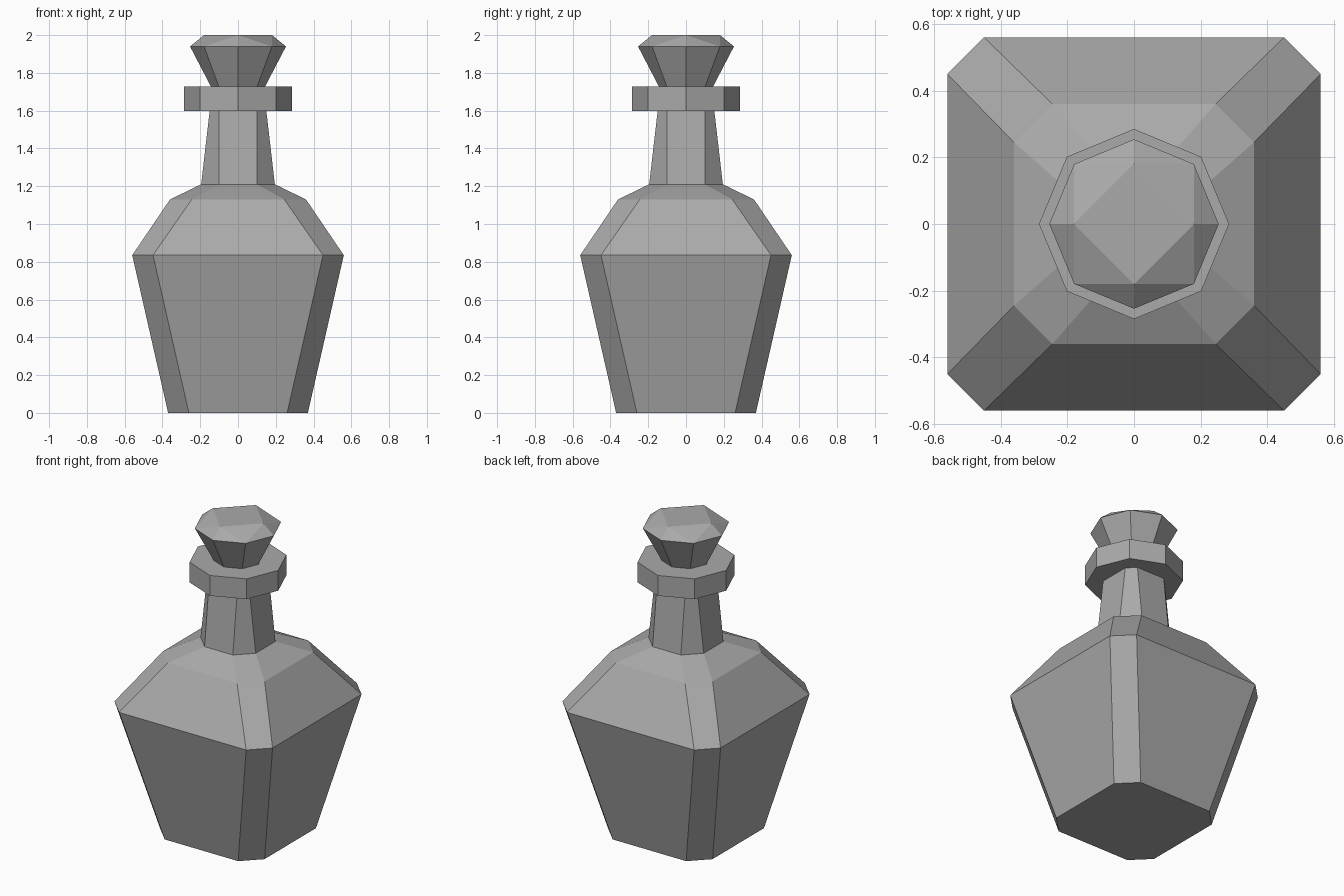
import bpy
import bmesh
import math

if "Cube" in bpy.data.objects:
    bpy.data.objects.remove(bpy.data.objects["Cube"], do_unlink=True)

grey = bpy.data.materials.new("plain grey")
grey.use_nodes = True
colour = (0.4, 0.4, 0.4, 1)
grey.diffuse_color = colour
grey.node_tree.nodes["Principled BSDF"].inputs["Base Color"].default_value = colour


def chamfered_square(half, flat, z):
    """Eight points of a square with cut corners."""
    corner = [(half, -flat), (half, flat)]
    points = []
    for x, y in corner:
        points.append((x, y, z))
    for _ in range(3):
        points += [(-y, x, z) for x, y, _z in points[-2:]]
    return points


def ring(radius, z, sides=8):
    """Regular polygon with its first corner on the x axis."""
    step = math.tau / sides
    return [(radius * math.cos(i * step), radius * math.sin(i * step), z) for i in range(sides)]


def finish(bm, name):
    bmesh.ops.recalc_face_normals(bm, faces=bm.faces)
    mesh = bpy.data.meshes.new(name)
    bm.to_mesh(mesh)
    bm.free()
    mesh.materials.append(grey)
    obj = bpy.data.objects.new(name, mesh)
    bpy.context.collection.objects.link(obj)


def loft(name, sections):
    """Join equal sections with quads and cap both ends."""
    bm = bmesh.new()
    loops = [[bm.verts.new(p) for p in section] for section in sections]
    for low, high in zip(loops, loops[1:]):
        for i in range(len(low)):
            j = (i + 1) % len(low)
            bm.faces.new((low[i], low[j], high[j], high[i]))
    bm.faces.new(loops[0][::-1])
    bm.faces.new(loops[-1])
    finish(bm, name)


# Flask: tapered body, sloping shoulders and neck
profile = [(0.37, 0.26, 0), (0.56, 0.45, 0.835), (0.36, 0.245, 1.13),
           (0.195, 0.1, 1.21), (0.15, 0.1, 1.6)]
loft("flask_body", [chamfered_square(*p) for p in profile])

# Collar around the mouth
loft("neck_collar", [ring(0.285, 1.597), ring(0.285, 1.727)])

# Faceted stopper: octagonal girdle under a diamond-shaped top
bm = bmesh.new()
for point in ring(0.143, 1.727) + ring(0.254, 1.94) + ring(0.18, 2, 4):
    bm.verts.new(point)
bmesh.ops.convex_hull(bm, input=bm.verts)
bmesh.ops.dissolve_limit(bm, angle_limit=0.01, verts=bm.verts, edges=bm.edges)
finish(bm, "gem_stopper")
